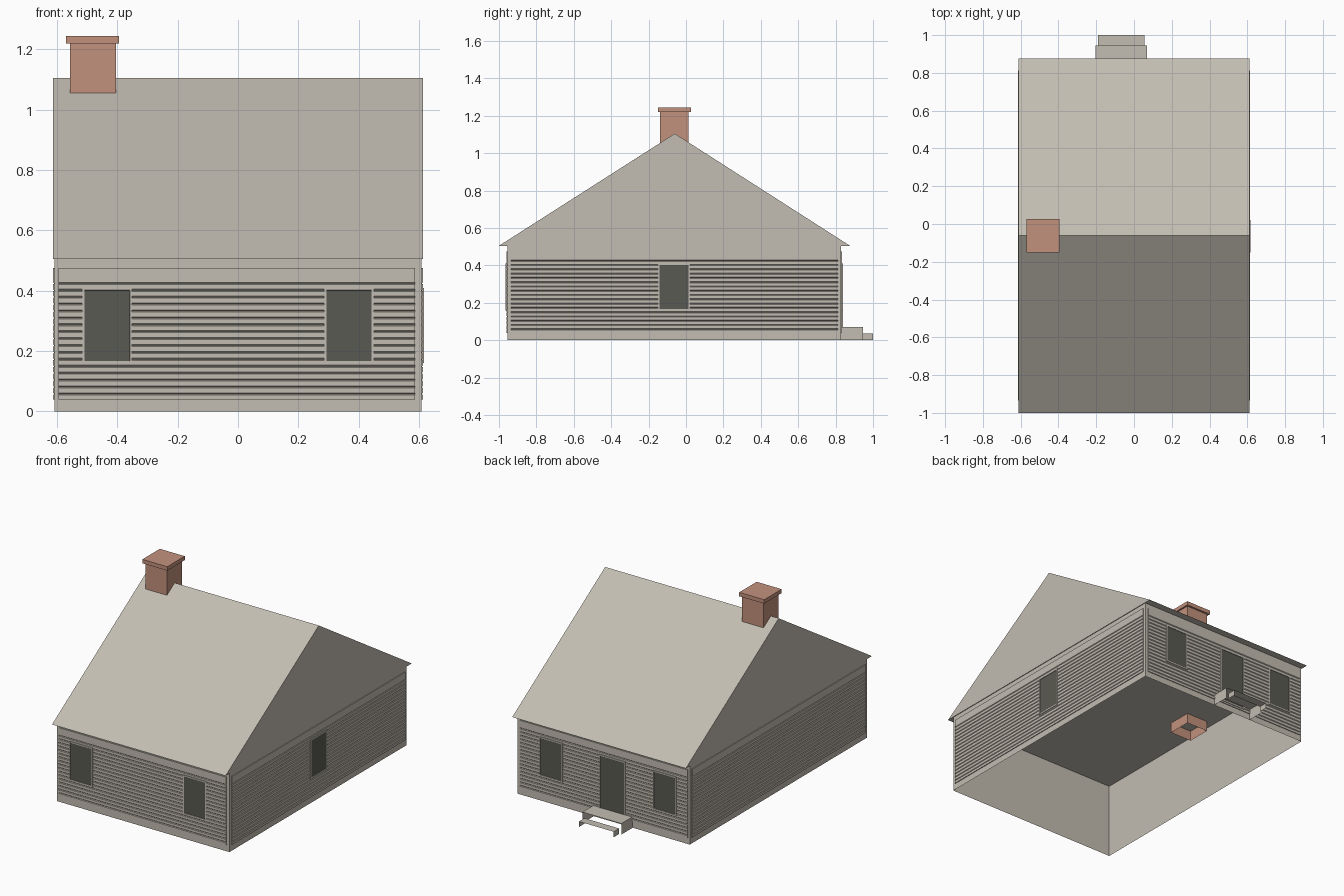
import bpy, bmesh
from math import radians
from mathutils import Matrix, Vector

cube = bpy.data.objects.get("Cube")
if cube:
    bpy.data.objects.remove(cube, do_unlink=True)


def material(name, rgb):
    def linear(c):
        c /= 255
        return c / 12.92 if c < 0.04 else ((c + 0.055) / 1.055) ** 2.4
    mat = bpy.data.materials.new(name)
    mat.use_nodes = True
    col = [linear(c) for c in rgb] + [1]
    mat.diffuse_color = col
    mat.node_tree.nodes["Principled BSDF"].inputs["Base Color"].default_value = col
    return mat


GREY = material("warm grey", (195, 189, 178))
GLASS = material("dark glass", (90, 90, 82))
BRICK = material("brick red", (194, 145, 125))


def finish(name, bm, *mats, matrix=None):
    if matrix:
        bm.transform(matrix)
    mesh = bpy.data.meshes.new(name)
    bm.to_mesh(mesh)
    bm.free()
    for mat in mats:
        mesh.materials.append(mat)
    ob = bpy.data.objects.new(name, mesh)
    bpy.context.collection.objects.link(ob)
    return ob


def box_mesh(lo, hi, open_sides=()):
    """Box between two corners, without the faces that look along open_sides."""
    bm = bmesh.new()
    bmesh.ops.create_cube(bm, size=1)
    lo, hi = Vector(lo), Vector(hi)
    for v in bm.verts:
        v.co = (lo + hi) / 2 + v.co * (hi - lo)
    bm.normal_update()
    gone = [f for f in bm.faces if any(f.normal.dot(Vector(d)) > 0.9 for d in open_sides)]
    bmesh.ops.delete(bm, geom=gone, context='FACES')
    return bm


def extrude_profile(points, x0, x1):
    """Closed (y, z) profile drawn out along x."""
    bm = bmesh.new()
    ends = [[bm.verts.new((x, y, z)) for y, z in points] for x in (x0, x1)]
    for i in range(len(points)):
        j = (i + 1) % len(points)
        bm.faces.new((ends[0][i], ends[0][j], ends[1][j], ends[1][i]))
    for ring in ends:
        bm.faces.new(ring)
    bmesh.ops.recalc_face_normals(bm, faces=bm.faces)
    return bm


UP, DOWN, FRONT, BACK = (0, 0, 1), (0, 0, -1), (0, -1, 0), (0, 1, 0)
HALF, Y0, Y1, EAVE = 0.608, -0.955, 0.83, 0.505


# Each wall has a local frame: x runs along the wall, -y points outward
def wall_frame(degrees, offset):
    return Matrix.Translation(offset) @ Matrix.Rotation(radians(degrees), 4, 'Z')


WALLS = {
    "front": wall_frame(0, (0, Y0, 0)),
    "right": wall_frame(90, (HALF, 0, 0)),
    "back": wall_frame(180, (0, Y1, 0)),
    "left": wall_frame(-90, (-HALF, 0, 0)),
}

# House shell and roof
finish("walls", box_mesh((-HALF, Y0, 0), (HALF, Y1, EAVE), (UP, DOWN)), GREY)
finish("ceiling", box_mesh((-HALF, Y0, 0.48), (HALF, Y1, 0.482)), GREY)
finish("roof", extrude_profile([(-1, EAVE), (0.877, EAVE), (-0.06, 1.105)],
                               -0.6125, 0.6125), GREY)

# Grooved siding
DEPTH = 0.005


def siding(wall, u0, u1):
    pts = [(0, 0.04), (-DEPTH, 0.04)]
    for i in range(17):
        z = 0.058 + 0.0229 * i
        pts += [(-DEPTH, z - 0.003), (-0.001, z), (-DEPTH, z + 0.004)]
    pts += [(-DEPTH, 0.475), (0, 0.475)]
    finish(wall + "_siding", extrude_profile(pts, u0, u1), GREY, matrix=WALLS[wall])


siding("front", -0.595, 0.587)
siding("back", -0.587, 0.595)
siding("right", -0.935, 0.812)
siding("left", -0.812, 0.935)


# Framed openings with recessed dark panes
def opening(name, wall, u0, u1, z0, z1, border=0.011):
    bm = box_mesh((u0, -0.009, z0), (u1, 0, z1), (BACK,))
    pane = [f for f in bm.faces if f.normal.y < -0.9]
    bmesh.ops.inset_individual(bm, faces=pane, thickness=border, depth=0)
    bmesh.ops.inset_individual(bm, faces=pane, thickness=0.0005, depth=-0.003)
    for f in pane:
        f.material_index = 1
    finish(name, bm, GREY, GLASS, matrix=WALLS[wall])


opening("front_window_right", "front", -0.517, -0.351, 0.16, 0.41)
opening("front_window_left", "front", 0.285, 0.451, 0.16, 0.41)
opening("side_window", "right", -0.15, 0.021, 0.16, 0.41)
opening("back_window_left", "back", -0.451, -0.285, 0.16, 0.41)
opening("back_window_right", "back", 0.351, 0.517, 0.16, 0.41)
opening("back_door", "back", -0.027, 0.157, 0.05, 0.41)

# Back steps: tread and end panels, open risers
OPEN = (FRONT, BACK, DOWN)
finish("upper_step", box_mesh((-0.205, Y1, 0), (0.07, 0.945, 0.07), OPEN), GREY)
finish("lower_step", box_mesh((-0.19, 0.945, 0), (0.055, 1, 0.035), OPEN), GREY)

# Chimney runs down through the ceiling
finish("chimney", box_mesh((-0.557, -0.138, 0.415), (-0.405, 0.014, 1.22), (DOWN,)), BRICK)
finish("chimney_cap", box_mesh((-0.57, -0.15, 1.22), (-0.394, 0.026, 1.245)), BRICK)
